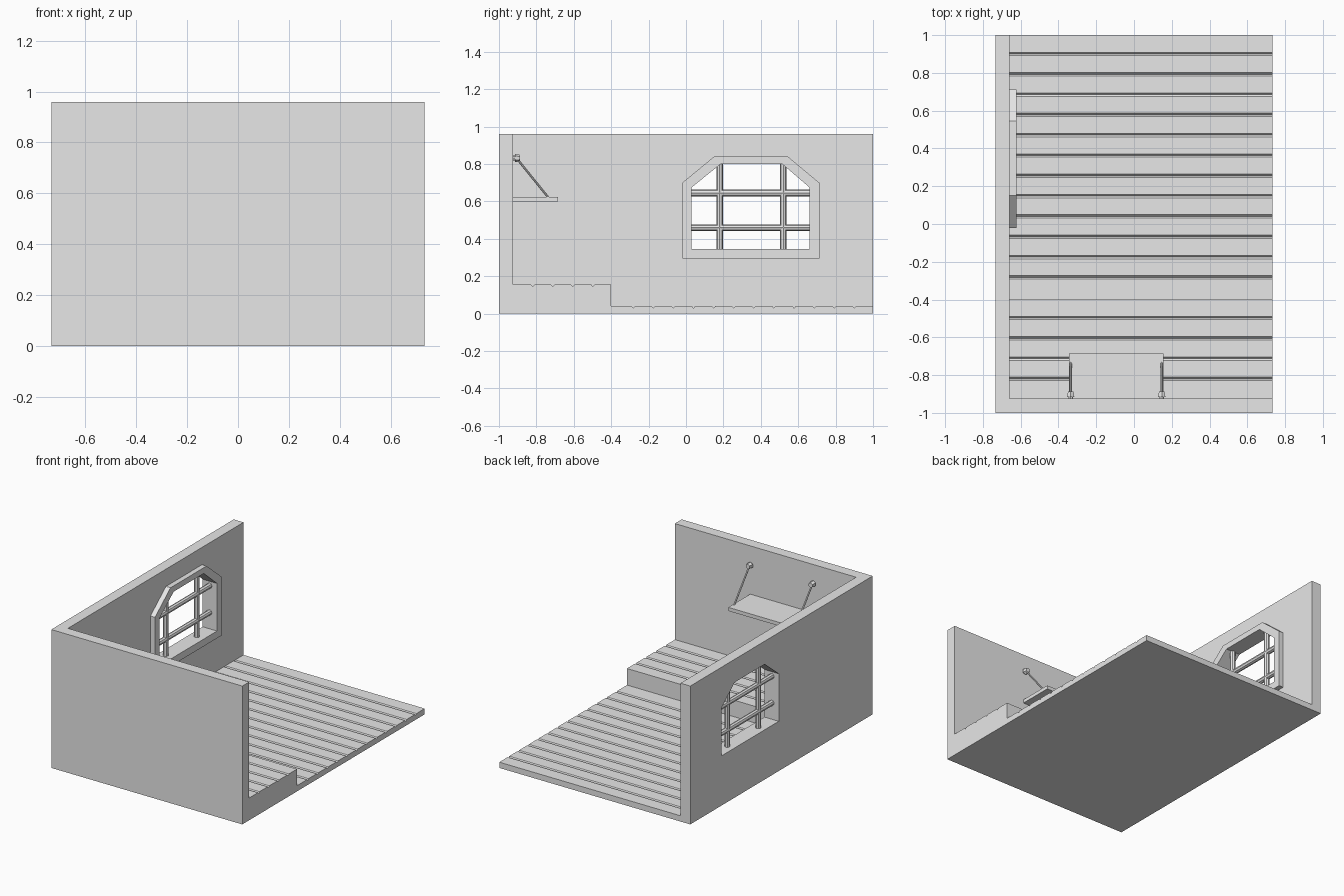
import bpy
import bmesh
from mathutils import Vector

cube = bpy.data.objects.get("Cube")
if cube:
    bpy.data.objects.remove(cube, do_unlink=True)

grey = bpy.data.materials.new("plain_grey")
grey.use_nodes = True
COLOUR = (0.8, 0.8, 0.8, 1)
grey.diffuse_color = COLOUR
grey.node_tree.nodes["Principled BSDF"].inputs["Base Color"].default_value = COLOUR

HALF_X = 0.733
WALL = 0.075
INNER_X = -HALF_X + WALL
INNER_Y = -1 + WALL
HEIGHT = 0.96


def finish(name, bm):
    bmesh.ops.recalc_face_normals(bm, faces=bm.faces)
    mesh = bpy.data.meshes.new(name)
    bm.to_mesh(mesh)
    bm.free()
    mesh.materials.append(grey)
    obj = bpy.data.objects.new(name, mesh)
    bpy.context.collection.objects.link(obj)
    return obj


def prism(name, x0, x1, outline, hole=None):
    """Extrude a (y, z) outline, with an optional hole, along x."""
    bm = bmesh.new()
    edges = []
    for loop in filter(None, (outline, hole)):
        verts = [bm.verts.new((x0, y, z)) for y, z in loop]
        edges += [bm.edges.new((a, b)) for a, b in zip(verts, verts[1:] + verts[:1])]
    if hole:
        bmesh.ops.triangle_fill(bm, edges=edges, use_beauty=True)
    else:
        bm.faces.new(verts)
    result = bmesh.ops.extrude_face_region(bm, geom=bm.faces[:], use_keep_orig=True)
    moved = [v for v in result["geom"] if isinstance(v, bmesh.types.BMVert)]
    bmesh.ops.translate(bm, verts=moved, vec=(x1 - x0, 0, 0))
    return finish(name, bm)


def rect(y0, y1, z0, z1):
    return [(y0, z0), (y1, z0), (y1, z1), (y0, z1)]


def rod(name, start, end, r0, r1=None, sides=8):
    """Straight faceted rod between two points."""
    start, end = Vector(start), Vector(end)
    axis = end - start
    bm = bmesh.new()
    bmesh.ops.create_cone(bm, cap_ends=True, segments=sides, radius1=r0,
                          radius2=r0 if r1 is None else r1, depth=axis.length)
    obj = finish(name, bm)
    obj.rotation_mode = 'QUATERNION'
    obj.rotation_quaternion = axis.to_track_quat('Z', 'Y')
    obj.location = (start + end) / 2
    return obj


def planks(name, y0, y1, top, grooves):
    """Slab whose top is cut by V-shaped grooves between the boards."""
    pts = [(y0, 0), (y1, 0), (y1, top)]
    for y in grooves:
        pts += [(y + 0.009, top), (y, top - 0.01), (y - 0.009, top)]
    return prism(name, INNER_X, HALF_X, pts + [(y0, top)])


# Floor and raised platform
seams = [0.9 - 0.1075 * k for k in range(17)]
STEP_Y = -0.4
planks("plank_floor", STEP_Y, 1, 0.04, [y for y in seams if y > STEP_Y + 0.02])
planks("plank_platform", INNER_Y, STEP_Y, 0.155, [y for y in seams if y < STEP_Y - 0.02])

# Walls, the side one with a window opening
opening = [(0.03, 0.345), (0.66, 0.345), (0.66, 0.675),
           (0.515, 0.8), (0.185, 0.8), (0.03, 0.675)]
border = [(-0.02, 0.295), (0.713, 0.295), (0.713, 0.7),
          (0.545, 0.84), (0.15, 0.84), (-0.02, 0.7)]
prism("side_wall", -HALF_X, INNER_X, rect(-1, 1, 0, HEIGHT), opening)
prism("front_wall", INNER_X, HALF_X, rect(-1, INNER_Y, 0, HEIGHT))
prism("window_frame", INNER_X, INNER_X + 0.035, border, opening)

# Window bars
BAR_X = -0.68
for i, y in enumerate((0.18, 0.52)):
    rod(f"upright_bar_{i + 1}", (BAR_X, y, 0.345), (BAR_X, y, 0.8), 0.018)
for i, z in enumerate((0.46, 0.645)):
    rod(f"cross_bar_{i + 1}", (BAR_X, 0.03, z), (BAR_X, 0.66, z), 0.018)

# Hanging shelf with its two stays and wall knobs
prism("shelf", -0.345, 0.155, rect(INNER_Y, -0.685, 0.6, 0.625))
for side, x in (("right", -0.335), ("left", 0.147)):
    rod(f"{side}_stay", (x, -0.735, 0.62), (x, -0.905, 0.83), 0.006)
    rod(f"{side}_knob_stem", (x, INNER_Y, 0.832), (x, -0.91, 0.832), 0.013)
    rod(f"{side}_knob", (x, -0.915, 0.832), (x, -0.887, 0.832), 0.022, 0.017, 6)
